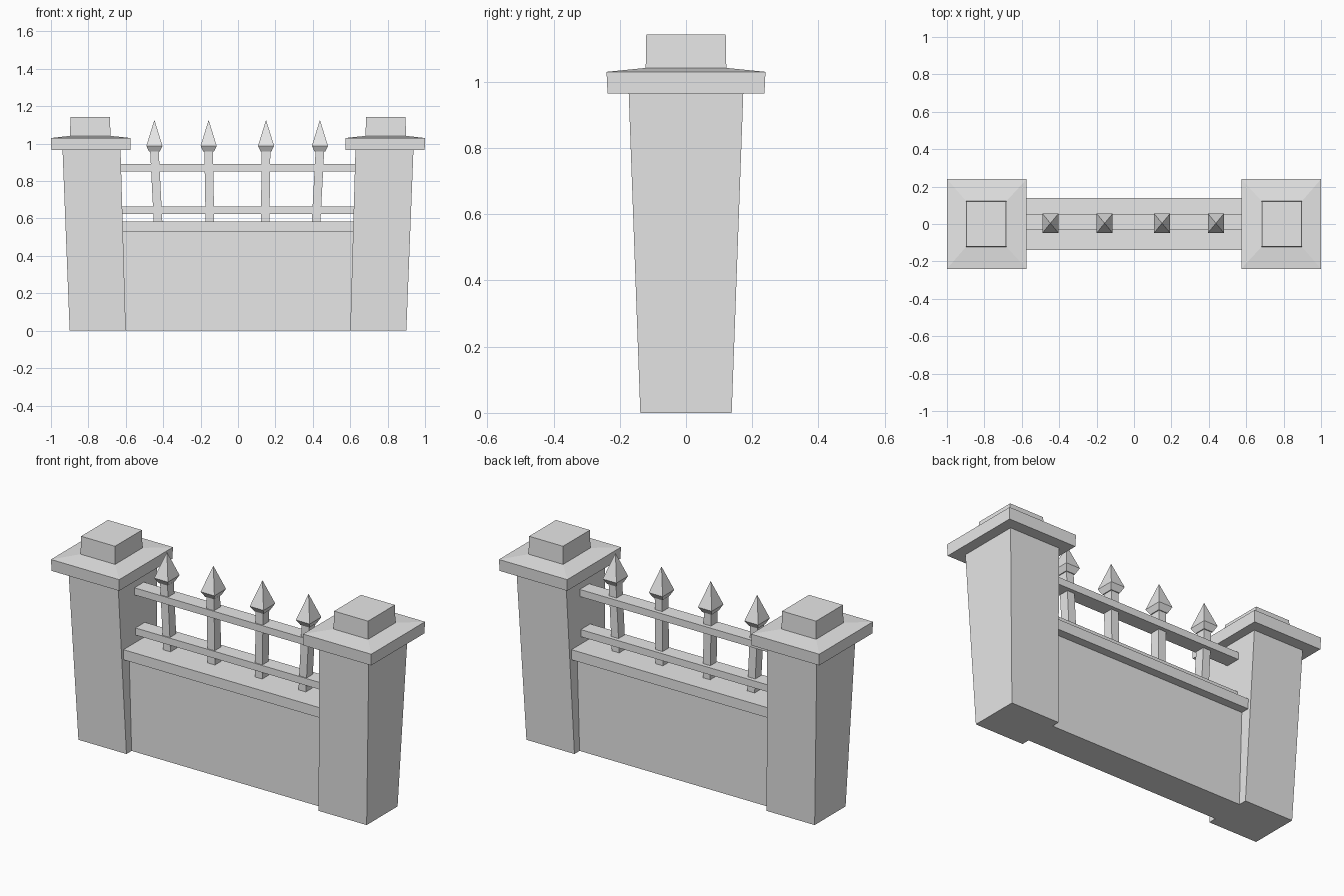
import bpy
import bmesh

cube = bpy.data.objects.get("Cube")
if cube:
    bpy.data.objects.remove(cube, do_unlink=True)

stone = bpy.data.materials.new("plain_grey")
stone.use_nodes = True
grey = (0.8, 0.8, 0.8, 1)
stone.diffuse_color = grey
stone.node_tree.nodes["Principled BSDF"].inputs["Base Color"].default_value = grey


def loft(name, rings, mirror=False):
    """Stack rectangles (z, centre x, centre y, half x, half y) into a solid.
    A ring of no width closes to a point."""
    bm = bmesh.new()
    sign = -1 if mirror else 1
    loops = []
    for z, cx, cy, hx, hy in rings:
        corners = [(-1, -1), (1, -1), (1, 1), (-1, 1)]
        if hx == 0:
            corners = corners[:1]
        loops.append([bm.verts.new((sign * (cx + a * hx), cy + b * hy, z))
                      for a, b in corners])
    bm.faces.new(loops[0])
    for low, high in zip(loops, loops[1:]):
        for i in range(4):
            j = (i + 1) % 4
            if len(high) == 1:
                bm.faces.new((low[i], low[j], high[0]))
            else:
                bm.faces.new((low[i], low[j], high[j], high[i]))
    if len(loops[-1]) == 4:
        bm.faces.new(loops[-1])
    bmesh.ops.recalc_face_normals(bm, faces=bm.faces)
    mesh = bpy.data.meshes.new(name)
    bm.to_mesh(mesh)
    bm.free()
    mesh.materials.append(stone)
    obj = bpy.data.objects.new(name, mesh)
    bpy.context.collection.objects.link(obj)
    return obj


# Flared pillars with a sloped cap and a square block on top
for side, mirror in (("left", False), ("right", True)):
    loft(side + "_pillar", [(0, 0.75, 0, 0.15, 0.138),
                            (0.965, 0.783, 0, 0.155, 0.173)], mirror)
    loft(side + "_pillar_cap", [(0.965, 0.787, 0, 0.211, 0.237),
                                (1.03, 0.787, 0, 0.213, 0.24),
                                (1.042, 0.79, 0, 0.107, 0.121)], mirror)
    loft(side + "_cap_block", [(1.03, 0.79, 0, 0.108, 0.122),
                               (1.143, 0.79, 0, 0.106, 0.12)], mirror)

# Low wall and its overhanging coping
loft("wall", [(0, 0, 0, 0.62, 0.092), (0.54, 0, 0, 0.63, 0.092)])
loft("coping", [(0.528, 0, 0, 0.64, 0.14), (0.585, 0, 0, 0.64, 0.14)])

# Horizontal rails running into the pillars
for name, low, high in (("lower_rail", 0.625, 0.665), ("upper_rail", 0.85, 0.89)):
    loft(name, [(low, 0, 0.012, 0.64, 0.042), (high, 0, 0.012, 0.64, 0.042)])

# Slightly leaning posts, each with a pointed spearhead
posts = [(-0.427, -0.447), (-0.15, -0.157), (0.145, 0.15), (0.417, 0.438)]
for i, (foot, top) in enumerate(posts, 1):
    loft(f"post_{i}", [(0.57, foot, 0.004, 0.023, 0.028),
                       (0.965, top, 0.004, 0.023, 0.028)])
    loft(f"spearhead_{i}", [(0.957, top, 0.004, 0.028, 0.033),
                            (0.988, top, 0.004, 0.043, 0.052),
                            (1.127, top, 0.004, 0, 0)])
